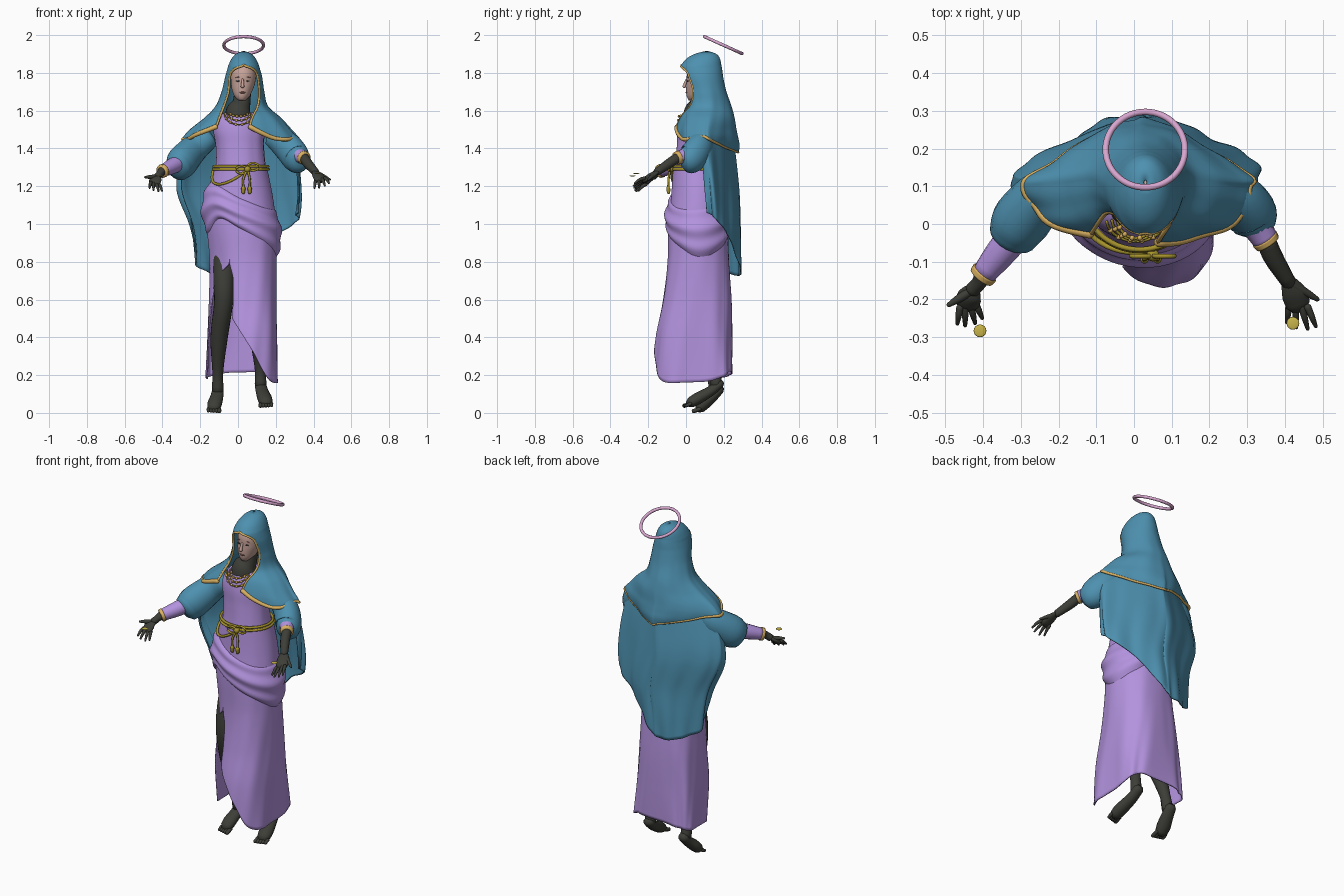
import bpy, bmesh
from math import sin, cos, pi, asin, copysign
from mathutils import Vector
if "Cube" in bpy.data.objects:
    bpy.data.objects.remove(bpy.data.objects["Cube"])

def material(name, *rgb):
    m = bpy.data.materials.new(name)
    m.use_nodes = True
    m.diffuse_color = (*rgb, 1)
    m.node_tree.nodes["Principled BSDF"].inputs["Base Color"].default_value = (*rgb, 1)
    return m
BLUE = material("cloak_blue", .075, .28, .43)
PURPLE = material("dress_purple", .45, .29, .73)
DARK = material("dark_skin", .048, .048, .04)
TRIM = material("trim_gold", .7, .44, .12)
ROPE = material("rope_gold", .38, .29, .025)
COIN = material("coin_yellow", .58, .46, .07)
PINK = material("halo_pink", .68, .38, .62)
SKIN = material("face_skin", .56, .36, .31)
LIPS = material("lip_brown", .3, .14, .12)

# ---------- helpers ----------
def mix(a, b, s):
    return a + (b - a) * s

def ev(table, x):
    """Smooth interpolation of a table whose first column is the key."""
    x = min(max(x, table[0][0]), table[-1][0])
    i = 0
    while i < len(table) - 2 and x > table[i + 1][0]:
        i += 1
    a, b, p, q = table[i], table[i + 1], table[max(i - 1, 0)], table[min(i + 2, len(table) - 1)]
    h = b[0] - a[0]
    s, out = (x - a[0]) / h, []
    for k in range(1, len(a)):
        ma, mb = (b[k] - p[k]) / (b[0] - p[0]) * h, (q[k] - a[k]) / (q[0] - a[0]) * h
        d = b[k] - a[k]
        out.append(a[k] + s * (ma + s * (3 * d - 2 * ma - mb + s * (ma + mb - 2 * d))))
    return out

def finish(name, bm, mat, thick=0):
    for f in bm.faces:
        f.smooth = True
    me = bpy.data.meshes.new(name)
    bm.to_mesh(me)
    bm.free()
    me.materials.append(mat)
    ob = bpy.data.objects.new(name, me)
    bpy.context.collection.objects.link(ob)
    if thick:
        mod = ob.modifiers.new("cloth_thickness", 'SOLIDIFY')
        mod.thickness, mod.offset = thick, 0

def build(name, rows, mat, wrap=True, caps=False, loop=False, thick=0):
    """Skin a grid of points into a smooth mesh object."""
    bm = bmesh.new()
    vs = [[bm.verts.new(p) for p in row] for row in rows]
    n = len(rows[0])
    for i in range(len(vs) if loop else len(vs) - 1):
        a, b = vs[i], vs[(i + 1) % len(vs)]
        for j in range(n if wrap else n - 1):
            k = (j + 1) % n
            bm.faces.new((a[j], a[k], b[k], b[j]))
    for row in (vs[0], vs[-1]) if caps else ():
        bm.faces.new(row)
    bmesh.ops.remove_doubles(bm, verts=bm.verts, dist=.00002)
    bmesh.ops.recalc_face_normals(bm, faces=bm.faces)
    finish(name, bm, mat, thick)

def sheet(name, f, nu, nv, mat, wrap=False, thick=.007, caps=False):
    cols = nu if wrap else nu + 1
    build(name, [[f(j / nu, i / nv) for j in range(cols)] for i in range(nv + 1)], mat, wrap, caps, thick=thick)

def tube(name, pts, mat, r=None, flat=1, loop=False, n=10, sub=4, ends=.6):
    """Tube through points (x, y, z, radius); flat squashes it vertically."""
    pts = [tuple(p) + ((r,) if r else ()) for p in pts]
    if not loop:
        tab = [(i,) + p for i, p in enumerate(pts)]
        pts = [ev(tab, i / sub) for i in range((len(pts) - 1) * sub + 1)]
    c, rad = [Vector(p[:3]) for p in pts], [p[3] for p in pts]
    if not loop:                       # rounded ends
        head, tail = (c[0] - c[1]).normalized(), (c[-1] - c[-2]).normalized()
        c = [c[0] + head * rad[0] * ends] + c + [c[-1] + tail * rad[-1] * ends]
        rad = [rad[0] * .55] + rad + [rad[-1] * .55]
    span = c[-1] - c[0]
    upright = not loop and abs(span.z) > max(abs(span.x), abs(span.y))
    ref, rows = Vector((0, 1, 0)) if upright else Vector((0, 0, 1)), []
    for i, p in enumerate(c):
        a, b = (c[i - 1], c[(i + 1) % len(c)]) if loop else (c[max(i - 1, 0)], c[min(i + 1, len(c) - 1)])
        t = (b - a).normalized()
        side = t.cross(ref).normalized()
        up = side.cross(t) * flat
        rows.append([p + (side * cos(2 * pi * k / n) + up * sin(2 * pi * k / n)) * rad[i] for k in range(n)])
    build(name, rows, mat, caps=not loop, loop=loop)

def blob(name, loc, scale, mat):
    bm = bmesh.new()
    bmesh.ops.create_uvsphere(bm, u_segments=16, v_segments=10, radius=1)
    for v in bm.verts:
        v.co = Vector(loc) + Vector([a * b for a, b in zip(v.co, scale)])
    finish(name, bm, mat)

def ring(table, t, z, grow=1, fold=0, n=9, skew=0, back=1):
    """Point at angle t (0 = front, towards +x) on stacked ellipses; back pinches or squares the rear half."""
    cx, cy, rx, ry = ev(table, z)[:4]
    g = grow + fold * (sin(n * t + 5 * z) + .5 * sin(2 * n * t - 7 * z))
    s, c = sin(t), cos(t)
    k = skew * (1 + c) / 2
    if c < 0:
        s, c = copysign(abs(s) ** back, s), -abs(c) ** back
    return Vector((cx + rx * g * s, cy - ry * g * (c * cos(k) + s * sin(k)), z))

# ---------- dress ----------
SKIRT = [(.1, .02, .03, .19, .21), (.4, .022, .04, .183, .198), (.6, .025, .058, .175, .178),
         (.8, .027, .065, .172, .16), (1, .018, .065, .18, .155), (1.15, .01, .07, .17, .145), (1.3, .015, .065, .135, .13)]
SLIT = [(.1, -.3, 4.75), (.4, -.3, 5), (.7, -.3, 5.3), (.79, -.42, 2 * pi - .42), (.8, -.42, 2 * pi - .42), (1.3, -.42, 2 * pi - .42)]
HEM = [(-.4, .5), (.3, .32), (.9, .18), (1.6, .16), (2.4, .19), (3.1, .22), (4, .2), (5.4, .18)]
def skirt(u, v):
    z = mix(1.3, .82, v * 2.5) if v < .4 else mix(.82, ev(HEM, mix(-.4, 5.4, u))[0], (v - .4) / .6)
    t0, t1 = ev(SLIT, z)
    return ring(SKIRT, mix(t0, t1, u), z, fold=.02 * v, n=6, skew=.35 * (1 - v * .2) * v, back=min(1, .2 + .8 * z))
sheet("skirt", skirt, 110, 60, PURPLE)
DRAPE = [(0, 1.14, .97), (.8, 1.09, .88), (1.6, 1.08, .81), (2.4, 1.1, .85), (3.2, 1.15, .95),
         (4.2, 1.22, .93), (5, 1.23, .96), (5.6, 1.2, 1.03), (2 * pi, 1.14, .97)]
def drape(u, v):
    top, low = ev(DRAPE, 2 * pi * u)
    swell = .97 + .2 * max(sin(pi * v), 0) ** .6 + .03 * sin(5 * pi * v + 2 * pi * u)
    return ring(SKIRT, 2 * pi * u, mix(top, low, v), grow=swell)
sheet("hip_drape", drape, 72, 30, PURPLE, wrap=True, thick=0)
TORSO = [(1.26, .015, .065, .142, .13), (1.33, .015, .06, .13, .115), (1.42, .01, .065, .128, .112),
         (1.5, .005, .07, .135, .112), (1.56, .005, .075, .115, .1), (1.59, .008, .08, .08, .07)]
sheet("bodice", lambda u, v: ring(TORSO, 2 * pi * u, mix(1.26, 1.59, v), fold=.01, n=7), 48, 18, PURPLE, True, 0, True)

# ---------- head and neck ----------
tube("neck", [(.0, .055, 1.55, .072), (.004, .058, 1.6, .066), (.018, .07, 1.64, .048), (.025, .08, 1.7, .044)], DARK, n=20)
FACE = [(1.655, .02, .04, .02, .026), (1.675, .021, .055, .039, .051), (1.71, .023, .07, .055, .069),
        (1.75, .027, .077, .064, .074), (1.8, .029, .08, .064, .073), (1.85, .03, .085, .04, .05)]
sheet("head", lambda u, v: ring(FACE, 2 * pi * u, mix(1.655, 1.85, v)), 32, 20, SKIN, True, 0, True)
tube("nose", [(.025, .004, 1.765, .006), (.024, -.006, 1.74, .008), (.024, -.01, 1.727, .01)], SKIN)
blob("lips", (.023, .004, 1.696), (.017, .006, .005), LIPS)
for side, x in (("right", 0), ("left", .052)):
    blob(side + "_eye", (x, .009, 1.757), (.01, .005, .004), DARK)
    tube(side + "_brow", [(x - .013, .011, 1.775), (x, .008, 1.779), (x + .013, .011, 1.775)], LIPS, r=.002)

# ---------- hood and shoulder cape (last columns: edge positions in x) ----------
HOOD = [(1.37, .015, .11, .305, .165, -.13, .08), (1.42, .015, .108, .312, .172, -.125, .065),
        (1.46, .015, .107, .3, .166, -.125, .06), (1.5, .015, .105, .265, .16, -.12, .06), (1.56, .025, .11, .2, .145, -.1, .075),
        (1.62, .02, .117, .138, .122, -.075, .103), (1.7, .026, .105, .11, .106, -.05, .112),
        (1.78, .03, .085, .094, .108, -.043, .103), (1.81, .03, .08, .086, .109, -.03, .09),
        (1.83, .03, .079, .08, .107, .0, .06), (1.838, .03, .08, .078, .104, .03, .03),
        (1.875, .03, .092, .06, .084, .03, .03), (1.9, .03, .105, .036, .05, .03, .03), (1.912, .03, .11, .004, .006, .03, .03)]
CAPE = [(0, 1.515), (.1, 1.45), (.25, 1.46), (.5, 1.38), (.75, 1.45), (.87, 1.45), (1, 1.515)]
def hood(u, v):
    z = mix(1.912, ev(CAPE, u)[0], v)
    cx, cy, rx, ry, left, right = ev(HOOD, z)
    t0 = asin(max(0, min(.95, (right - cx) / rx)))
    t1 = 2 * pi + asin(min(0, max(-.95, (left - cx) / rx)))
    return ring(HOOD, mix(t0, t1, u), z, fold=.03 * max(0, v - .3), n=7, back=1 + .75 * v ** 3)
sheet("hood_cape", hood, 96, 72, BLUE)
tube("cape_hem_trim", [(*hood(i / 80, 1), .013 - .007 * sin(pi * i / 80)) for i in range(81)], TRIM, n=8, sub=1)
for side, u in (("left", 0), ("right", 1)):
    tube(side + "_hood_trim", [hood(u, mix(.18, 1, i / 50)) for i in range(51)], TRIM, r=.0065, n=6, sub=1)

# ---------- long cloak behind ----------
CLOAK = [(.7, -.01, .15, .21, .14), (.85, .01, .15, .24, .14), (1, .03, .145, .285, .142),
         (1.2, .005, .13, .325, .148), (1.4, .015, .115, .288, .14), (1.52, .015, .11, .21, .13)]
CLOAK_HEM = [(0, 1.06), (.1, 1.03), (.25, .94), (.4, .77), (.5, .73), (.65, .73), (.8, .77), (.9, .84), (1, 1.02)]
def cloak(u, v):
    z = mix(1.52, ev(CLOAK_HEM, u)[0], v)
    return ring(CLOAK, mix(1.35, 2 * pi - 1.2, u), z, fold=.04 * v, n=8, back=mix(1.8, 1.4, v))
sheet("long_cloak", cloak, 120, 40, BLUE)

# ---------- sleeves, arms and hands ----------
ARMS = {"right": dict(
        wide=[(-.15, .1, 1.46, .05), (-.23, .085, 1.4, .066), (-.295, .015, 1.33, .078), (-.32, -.03, 1.295, .066)],
        arm=[(-.27, .02, 1.35, .04), (-.34, -.06, 1.31, .042), (-.4, -.135, 1.28, .032), (-.41, -.155, 1.27, .02), (-.428, -.175, 1.25, .02)],
        palm=[(-.428, -.175, 1.25, .023), (-.437, -.195, 1.235, .033), (-.44, -.215, 1.215, .03)],
        tips=[(-.492, -.215, 1.248), (-.468, -.265, 1.19), (-.402, -.25, 1.175)], coin=(-.408, -.283, 1.255)),
    "left": dict(
        wide=[(.18, .1, 1.47, .05), (.26, .075, 1.41, .068), (.308, .03, 1.35, .07), (.32, -.01, 1.335, .056)],
        arm=[(.27, .05, 1.4, .04), (.32, -.0, 1.365, .04), (.35, -.045, 1.35, .034), (.37, -.09, 1.32, .026), (.41, -.155, 1.275, .02)],
        palm=[(.41, -.155, 1.275, .022), (.425, -.185, 1.255, .034), (.435, -.215, 1.235, .032)],
        tips=[(.487, -.2, 1.235), (.482, -.272, 1.215), (.405, -.262, 1.19)], coin=(.421, -.263, 1.268))}
for side, a in ARMS.items():
    tube(side + "_wide_sleeve", a["wide"], BLUE, flat=1.15, n=20, ends=.3)
    tube(side + "_inner_sleeve", a["arm"][:3], PURPLE, n=16, ends=.1)
    tube(side + "_forearm", [(*a["arm"][2][:3], .026)] + a["arm"][3:], DARK, n=14)
    tube(side + "_palm", a["palm"], DARK, flat=.45, n=14)
    end, prev = Vector(a["arm"][2][:3]), Vector(a["arm"][1][:3])
    d = (end - prev).normalized() * .008
    tube(side + "_cuff", [(*(end - d), .037), (*(end + d), .035)], TRIM, n=16, ends=.05)
    # fingers fan out between the first and the last tip
    root, start = Vector(a["palm"][-1][:3]), Vector(a["palm"][0][:3])
    thumb, first, last = [Vector(p) for p in a["tips"]]
    for i in range(4):
        base = root + (first - last) * (.32 - .21 * i)
        tip = first.lerp(last, i / 3)
        tip += (tip - root).normalized() * (.012 if i in (1, 2) else 0)
        mid = base.lerp(tip, .5) + Vector((0, 0, .006))
        tube(f"{side}_finger_{i + 1}", [(*base, .0095), (*mid, .0085), (*tip, .005)], DARK, n=8)
    tube(side + "_thumb", [(*start, .012), (*start.lerp(thumb, .55), .011), (*thumb, .006)], DARK, n=8)
    blob(side + "_coin", a["coin"], (.017, .017, .003), COIN)

# ---------- legs and feet ----------
LEGS = {"right": ([(-.07, .05, .95, .06), (-.075, .0, .72, .056), (-.077, .0, .58, .05), (-.1, .07, .4, .046),
                   (-.107, .13, .22, .029), (-.107, .155, .12, .031)],
                  [(-.106, .18, .125, .03), (-.112, .14, .085, .035), (-.123, .1, .05, .039), (-.128, .075, .027, .035)]),
        "left": ([(.09, .06, .95, .06), (.09, .02, .62, .052), (.105, .09, .42, .046), (.117, .15, .24, .029), (.12, .16, .15, .031)],
                 [(.118, .18, .155, .03), (.127, .13, .115, .034), (.142, .06, .075, .039), (.148, .025, .055, .035)])}
for side, (leg, foot) in LEGS.items():
    tube(side + "_leg", leg, DARK, n=18)
    tube(side + "_foot", foot, DARK, flat=.8, n=16)
    bx, by, bz, _ = foot[-1]
    for i in range(5):
        big = i if side == "right" else 4 - i      # big toe lies on the inner side
        x = bx + (i - 2) * .0145
        tube(f"{side}_toe_{i + 1}", [(x, by, bz - .006, .01), (x, by - .025 - big * .003, bz - .018, .008 + big * .0008)], DARK, n=8)

# ---------- rope belt, bow, tassels ----------
for i, s in enumerate((-1, 1)):
    tube(f"belt_{i + 1}", [ring(TORSO, pi * k / 30, 1.305 - .016 * i, grow=1.08) for k in range(60)], ROPE, r=.007, loop=True)
    bow = [(.05 + s * (.03 - .03 * cos(t)), -.085, 1.295 + .02 * sin(t) + s * .008) for t in [pi * k / 8 for k in range(16)]]
    tube(f"bow_loop_{i + 1}", bow, ROPE, r=.006, loop=True)
    x = .045 + s * .017
    tube(f"tassel_{i + 1}", [(.05, -.085, 1.29, .006), (x, -.092, 1.24, .006), (x, -.094, 1.2, .006),
                             (x, -.094, 1.19, .011), (x, -.092, 1.165, .009)], ROPE)
tube("belt_loop", [ring(SKIRT, mix(-1.5, .25, k / 16), 1.3 - .11 * sin(pi * k / 16) ** .7 * (1 - k / 40), grow=1.06)
                   for k in range(17)], ROPE, r=.007, sub=1)
blob("belt_knot", (.05, -.083, 1.29), (.017, .016, .017), ROPE)

# ---------- necklace and halo ----------
for i in range(3):
    w, drop = .05 + .014 * i, .02 + .022 * i
    arc = [(.005 + w * sin(t), .02 - .058 * cos(t) - .004 * i, 1.59 - drop * cos(t)) for t in [(k - 7) * .21 for k in range(15)]]
    tube(f"necklace_{i + 1}", arc, ROPE, r=.004, n=6, sub=1)
    for k in range(2, 13, 2):
        blob(f"necklace_bead_{i + 1}_{k}", arc[k], (.007,) * 3, TRIM)
tube("halo", [(.03 + .105 * sin(t), .197 - .1 * cos(t), 1.947 + .045 * cos(t)) for t in [pi * k / 32 for k in range(64)]],
     PINK, r=.0085, loop=True, n=12)
